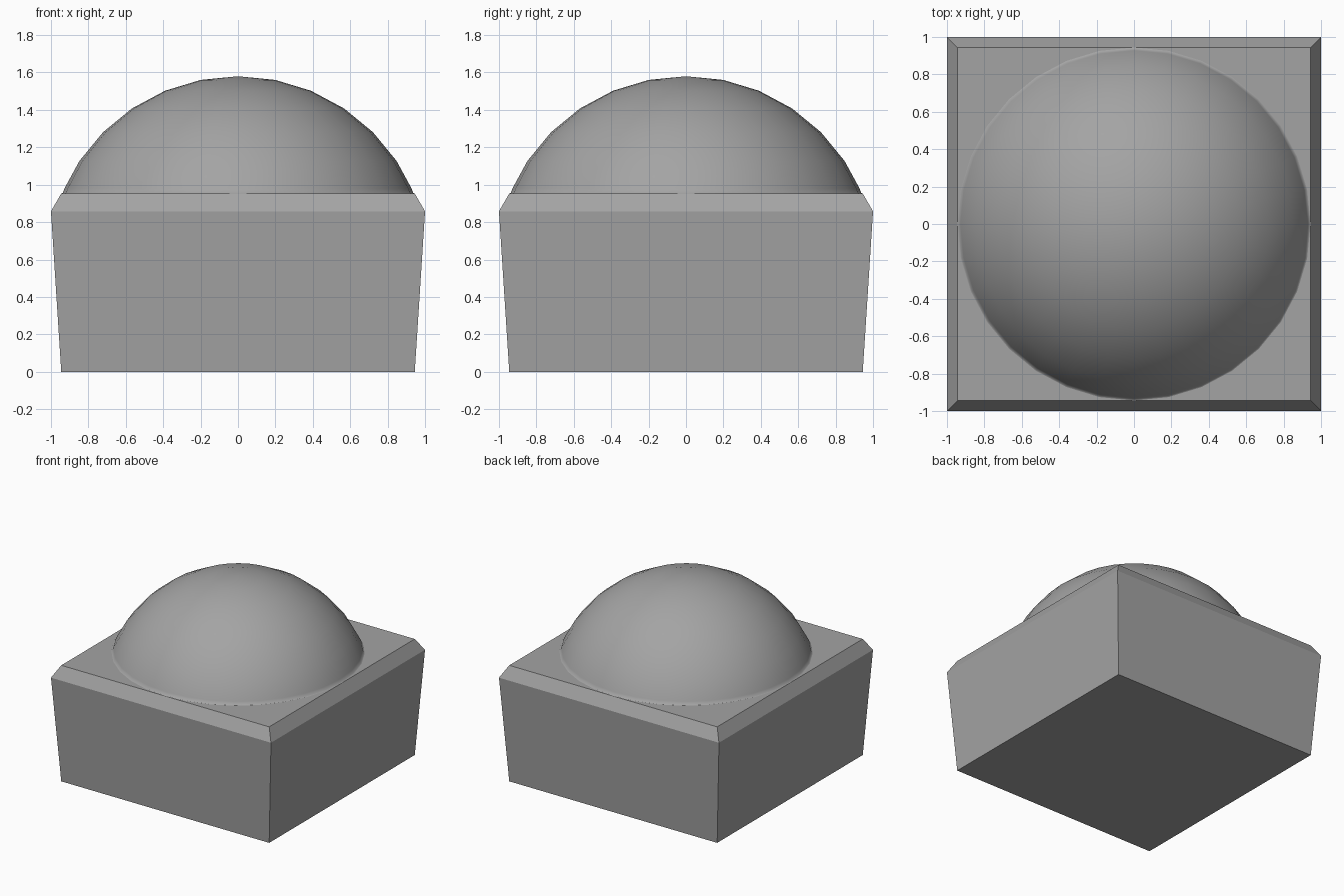
import bpy, bmesh, math

if "Cube" in bpy.data.objects:
    bpy.data.objects.remove(bpy.data.objects["Cube"])


def loft(bm, profile, sides, offset=0.0, smooth=False):
    """Stack rings of (radius, z), joined by quads."""
    rings = []
    for r, z in profile:
        angles = [offset + 2 * math.pi * i / sides for i in range(sides)]
        rings.append([bm.verts.new((r * math.cos(a), r * math.sin(a), z)) for a in angles])
    for low, high in zip(rings, rings[1:]):
        for i in range(sides):
            j = (i + 1) % sides
            bm.faces.new((low[i], low[j], high[j], high[i])).smooth = smooth
    return rings


bm = bmesh.new()

# Square base: slightly flared sides, chamfered top edge
base_profile = [(h * math.sqrt(2), z) for h, z in ((0.945, 0), (1.0, 0.858), (0.945, 0.953))]
base = loft(bm, base_profile, 4, math.pi / 4)
bm.faces.new(base[0])

# Dome: spherical cap with a narrow softened rim
R, CZ, STEP, N = 1.02, 0.56, math.radians(11.25), 32
profile = [(0.944, 0.953), (0.937, 0.956), (0.928, 0.98)]
profile += [(R * math.sin(k * STEP), CZ + R * math.cos(k * STEP)) for k in range(5, 0, -1)]
dome = loft(bm, profile, N, smooth=True)
tip = bm.verts.new((0, 0, CZ + R))
for i in range(N):
    bm.faces.new((dome[-1][i], dome[-1][(i + 1) % N], tip)).smooth = True

# Flat top: four corner fans welded between the square edge and the dome rim
rim, corners = dome[0], base[-1]
for k in range(4):
    for i in range(8 * k, 8 * k + 8):
        bm.faces.new((rim[i], corners[k], rim[(i + 1) % N]))
    bm.faces.new((rim[(8 * k + 8) % N], corners[k], corners[(k + 1) % 4]))

bmesh.ops.recalc_face_normals(bm, faces=bm.faces)
mesh = bpy.data.meshes.new("domed_block")
bm.to_mesh(mesh)
bm.free()
block = bpy.data.objects.new("domed_block", mesh)
bpy.context.collection.objects.link(block)

# Dark grey colour
grey = bpy.data.materials.new("dark_grey")
grey.diffuse_color = (0.37, 0.37, 0.37, 1)
grey.use_nodes = True
grey.node_tree.nodes["Principled BSDF"].inputs["Base Color"].default_value = grey.diffuse_color
mesh.materials.append(grey)
